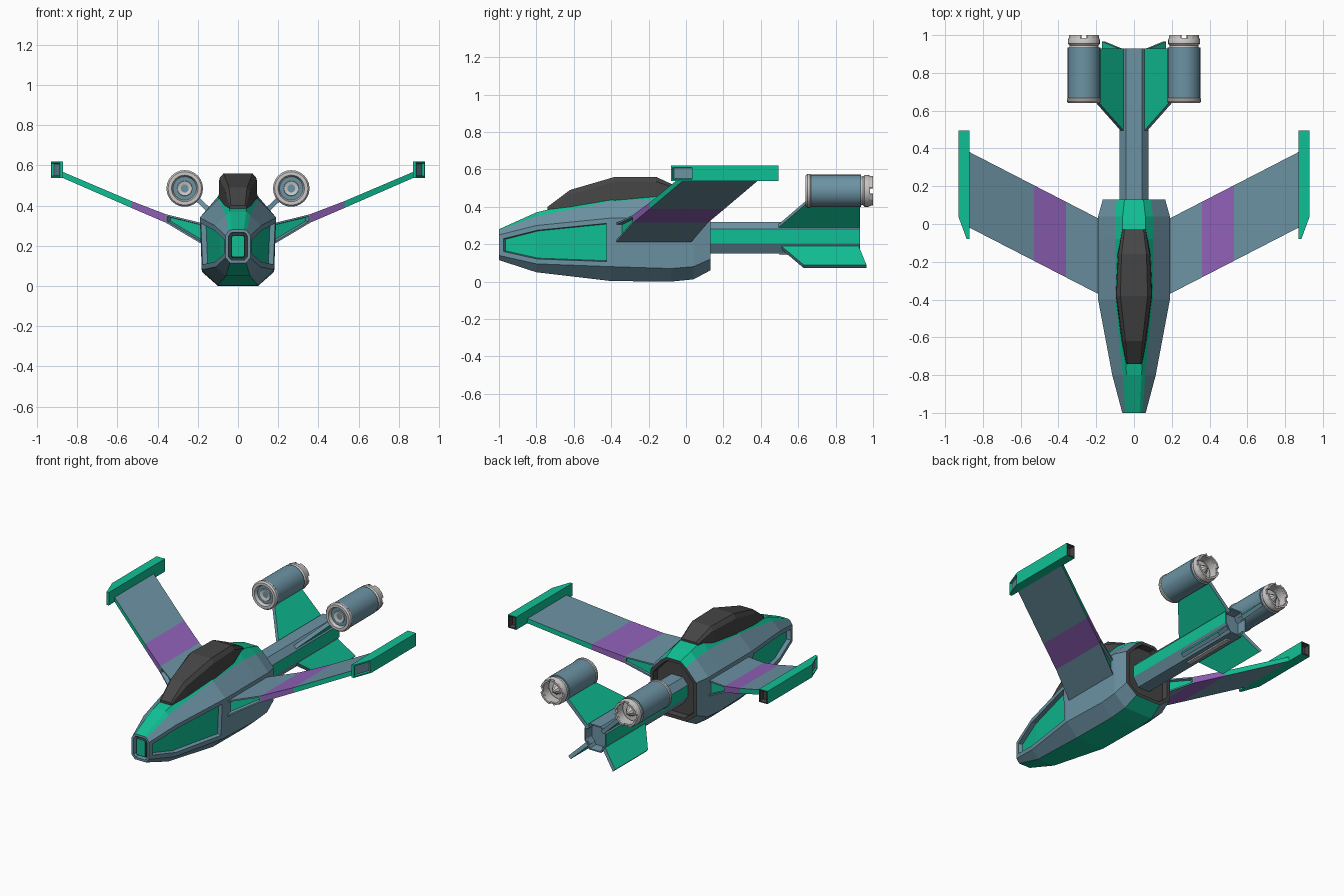
import bpy, bmesh, math
from mathutils import Vector

if "Cube" in bpy.data.objects:
    bpy.data.objects.remove(bpy.data.objects["Cube"])


def material(name, col):
    m = bpy.data.materials.new(name)
    m.diffuse_color = (*col, 1)
    m.use_nodes = True
    m.node_tree.nodes["Principled BSDF"].inputs["Base Color"].default_value = m.diffuse_color
    return m


MATS = [material("blue_grey", (0.15, 0.29, 0.37)), material("green", (0.005, 0.53, 0.30)),
        material("purple", (0.28, 0.12, 0.48)), material("dark", (0.06, 0.06, 0.06)),
        material("light_grey", (0.6, 0.58, 0.57))]
BLUE, GREEN, PURPLE, DARK, LIGHT = range(5)


def loft(name, rings, mat=lambda seg, side: BLUE, caps=(BLUE, BLUE), insets=(), smooth=0, mirror=True):
    """Skin a list of point rings; insets = (face keys, thickness, depth, material)."""
    bm = bmesh.new()
    vs = [[bm.verts.new(p) for p in r] for r in rings]
    n = len(rings[0])
    faces = {}
    for i in range(len(rings) - 1):
        for j in range(n):
            k = (j + 1) % n
            f = bm.faces.new((vs[i][j], vs[i][k], vs[i + 1][k], vs[i + 1][j]))
            f.material_index = mat(i, j)
            faces[i, j] = f
    for key, ring, m in (("start", vs[0], caps[0]), ("end", vs[-1], caps[1])):
        faces[key] = bm.faces.new(ring)
        faces[key].material_index = m
    bmesh.ops.recalc_face_normals(bm, faces=bm.faces)
    for keys, thick, depth, m in insets:
        fs = [faces[k] for k in keys]
        bmesh.ops.inset_region(bm, faces=fs, thickness=thick, use_even_offset=True)
        bmesh.ops.inset_region(bm, faces=fs, thickness=0.004, depth=depth, use_even_offset=True)
        for f in fs:
            f.material_index = m
    me = bpy.data.meshes.new(name)
    bm.to_mesh(me)
    bm.free()
    for m in MATS:
        me.materials.append(m)
    if smooth:
        me.shade_smooth()
        me.set_sharp_from_angle(angle=math.radians(smooth))
    ob = bpy.data.objects.new(name, me)
    bpy.context.collection.objects.link(ob)
    if mirror:
        ob.modifiers.new("mirror", 'MIRROR').use_mirror_merge = False
    return ob


def section(y, half):
    """Symmetric cross-section from its right half, listed top to bottom."""
    return [(x, y, z) for x, z in half] + [(-x, y, z) for x, z in reversed(half)]


def revolve(name, profile, mat, caps, sides=24):
    """Round engine part: profile of (radius, y) about the engine axis."""
    rings = [[(0.265 + r * math.cos(a), y, 0.485 + r * math.sin(a))
              for a in (2 * math.pi * k / sides for k in range(sides))] for r, y in profile]
    return loft(name, rings, lambda i, j: mat, caps, smooth=35)


# Fuselage with recessed side panels, nose opening and rear socket
hull = [
    (-1.0, [(.03, .28), (.045, .275), (.062, .25), (.062, .14), (.04, .115)]),
    (-0.8, [(.04, .37), (.06, .35), (.115, .30), (.11, .095), (.06, .05)]),
    (-0.4, [(.06, .47), (.10, .43), (.19, .34), (.18, .08), (.10, .003)]),
    (-0.08, [(.06, .50), (.10, .445), (.19, .34), (.18, .07), (.10, .0)]),
    (0.04, [(.06, .47), (.10, .435), (.19, .34), (.18, .08), (.10, .012)]),
    (0.13, [(.05, .44), (.09, .41), (.165, .33), (.165, .12), (.09, .06)]),
]
loft("fuselage", [section(y, h) for y, h in hull],
     lambda i, j: GREEN if j in (0, 4, 8, 9) else BLUE, (BLUE, DARK),
     [([(0, 2), (1, 2)], .026, -.025, GREEN), ([(0, 6), (1, 6)], .026, -.025, GREEN),
      (["start"], .014, -.03, DARK), (["start"], .008, .025, GREEN), (["end"], .02, -.04, DARK)],
     mirror=False)

# Canopy
canopy = [
    (-.74, [(.035, .40), (.042, .395), (.045, .35)]),
    (-.62, [(.045, .49), (.06, .465), (.066, .38)]),
    (-.38, [(.072, .56), (.093, .535), (.097, .42)]),
    (-.16, [(.066, .56), (.083, .535), (.088, .43)]),
    (-.03, [(.05, .50), (.062, .49), (.066, .44)]),
]
loft("canopy", [section(y, h) for y, h in canopy], lambda i, j: DARK, (DARK, DARK), mirror=False)

# Tail boom with green side stripe and open end, plus keel strip
boom = [(.042, .32), (.078, .28), (.078, .205), (.042, .15)]
loft("tail_boom", [section(y, boom) for y in (.08, .93)],
     lambda i, j: GREEN if j in (1, 5) else BLUE,
     insets=[(["end"], .008, -.06, BLUE)], mirror=False)
loft("keel_strip", [section(y, [(.014, .155), (.014, .142)]) for y in (.5, .86)],
     lambda i, j: LIGHT, (LIGHT, LIGHT), mirror=False)


# Tail fins
def fin(name, inner, outer, y_in, y_out, half_thick=.012):
    d = Vector((outer[0] - inner[0], outer[1] - inner[1])).normalized()
    nx, nz = -d.y * half_thick, d.x * half_thick
    rings = [[(p[0] - nx, y[0], p[1] - nz), (p[0] + nx, y[0], p[1] + nz),
              (p[0] + nx, y[1], p[1] + nz), (p[0] - nx, y[1], p[1] - nz)]
             for p, y in ((inner, y_in), (outer, y_out))]
    loft(name, rings, lambda i, j: GREEN if j in (1, 3) else BLUE)


fin("upper_fin", (.05, .285), (.205, .435), (.48, .93), (.655, .93))
fin("lower_fin", (.05, .19), (.16, .08), (.5, .92), (.63, .965))

# Wings: swept sections, thick at the root
wing = []
for x, low, high in ((.15, .19, .305), (.36, .315, .357), (.53, .388, .422), (.89, .545, .575)):
    le, te = -.37 + .515 * (x - .19), .03 + .515 * (x - .19)
    wing.append([(x, le, low), (x, le, high), (x, te, high), (x, te, low)])
loft("wing", wing,
     lambda i, j: PURPLE if i == 1 else (GREEN if j in (0, 2) and i == 2 else BLUE),
     insets=[([(0, 0)], .009, -.025, GREEN), ([(0, 2)], .009, -.015, GREEN)])

# Wing-tip pods with angled front and hollow rear
pod = [[(.87, y, .537), (x, y, .537), (x, y, .62), (.87, y, .62)]
       for y, x in ((-.08, .886), (.04, .93), (.495, .93))]
loft("wing_tip_pod", pod, lambda i, j: GREEN, (GREEN, DARK),
     [([(0, 1)], .009, -.01, BLUE), (["end"], .007, -.03, DARK)])

# Engines: body, intake lip with hub, exhaust collar, cone
revolve("engine_body", [(.087, .66), (.087, .935), (.066, .935), (.066, .80)], BLUE, (BLUE, BLUE))
revolve("engine_intake", [(.085, .67), (.091, .662), (.091, .65), (.083, .64), (.066, .64),
                          (.054, .672), (.042, .672), (.036, .655), (.02, .66)], LIGHT, (LIGHT, LIGHT))
revolve("exhaust_collar", [(.066, .93), (.078, .93), (.076, .945), (.085, .955), (.085, .975),
                           (.08, .985), (.067, .985), (.066, .93)], LIGHT, (LIGHT, LIGHT))
bm_ob = bpy.data.objects["exhaust_collar_cap"] if "exhaust_collar_cap" in bpy.data.objects else None
revolve("exhaust_cone", [(.045, .82), (.045, .90), (.03, .95), (.006, .985)], LIGHT, (LIGHT, LIGHT), 8)

# Raised teeth on the exhaust collar
for t in range(4):
    arc = [math.radians(90 * t + 12 + 22 * k) for k in range(4)]
    rings = [[(.265 + r * math.cos(a), y, .485 + r * math.sin(a))
              for r, y in ((.068, .97), (.083, .97), (.08, 1.0), (.068, 1.0))] for a in arc]
    loft(f"exhaust_tooth_{t + 1}", rings, lambda i, j: LIGHT, (LIGHT, LIGHT))
